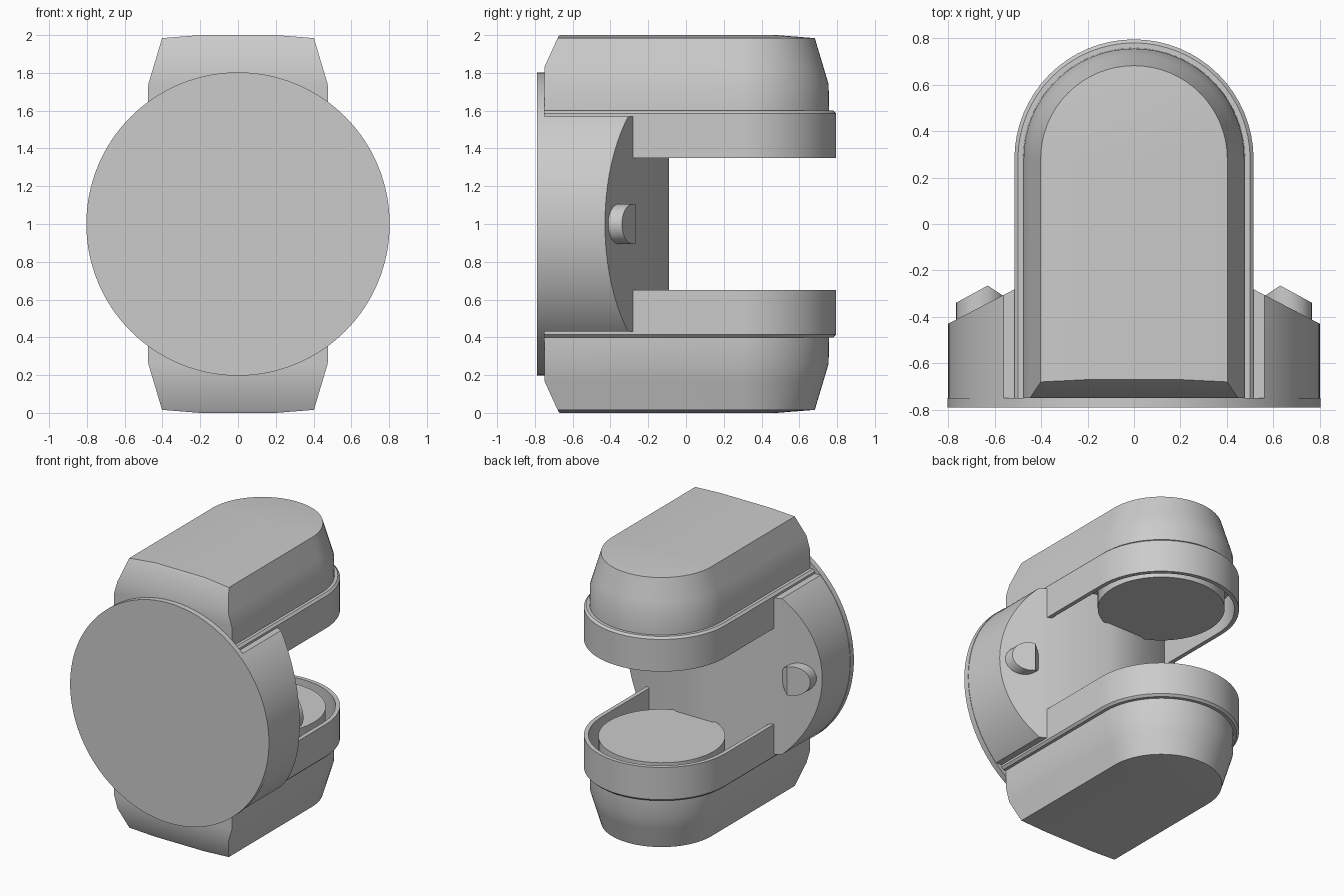
import bpy, bmesh, math
from mathutils import Matrix, Vector

cube = bpy.data.objects.get("Cube")
if cube:
    bpy.data.objects.remove(cube, do_unlink=True)

grey = bpy.data.materials.new("light grey")
grey.use_nodes = True
grey.diffuse_color = (0.6, 0.6, 0.6, 1)
grey.node_tree.nodes["Principled BSDF"].inputs["Base Color"].default_value = (0.6, 0.6, 0.6, 1)

ARC_Y = 0.28   # centre of the rounded pod end
MID_Z = 1.0    # mirror height


def finish(bm, name):
    bmesh.ops.recalc_face_normals(bm, faces=bm.faces)
    mesh = bpy.data.meshes.new(name)
    bm.to_mesh(mesh)
    bm.free()
    mesh.materials.append(grey)
    obj = bpy.data.objects.new(name, mesh)
    bpy.context.collection.objects.link(obj)
    bpy.ops.object.select_all(action='DESELECT')
    obj.select_set(True)
    bpy.context.view_layer.objects.active = obj
    bpy.ops.object.shade_smooth_by_angle(angle=math.radians(32))
    return obj


def cylinder_y(x, z, radius, y0, y1, segments):
    """Cylinder lying along y."""
    bm = bmesh.new()
    place = Matrix.Translation((x, (y0 + y1) / 2, z)) @ Matrix.Rotation(math.pi / 2, 4, 'X')
    bmesh.ops.create_cone(bm, cap_ends=True, segments=segments, radius1=radius,
                          radius2=radius, depth=y1 - y0, matrix=place)
    return bm


def slice_off(bm, point, normal):
    """Remove everything on the normal's side and cap the cut."""
    cut = bmesh.ops.bisect_plane(bm, geom=bm.verts[:] + bm.edges[:] + bm.faces[:],
                                 plane_co=point, plane_no=Vector(normal), clear_outer=True)
    edges = [e for e in cut["geom_cut"] if isinstance(e, bmesh.types.BMEdge)]
    bmesh.ops.holes_fill(bm, edges=edges, sides=0)


def pod(name, side):
    """Arch-shaped pod with a raised skirt and hollow tray, lofted through levels."""
    # height from the middle, half width, front y
    levels = [(0.575, 0.485, -0.72), (0.35, 0.485, -0.72), (0.35, 0.515, -0.75),
              (0.585, 0.515, -0.75), (0.6, 0.5, -0.75), (0.6, 0.478, -0.75),
              (0.74, 0.475, -0.75), (0.83, 0.448, -0.75), (0.984, 0.402, -0.68),
              (1.0, 0.2, -0.67)]
    steps = 32
    bm = bmesh.new()
    rings = []
    for h, w, front in levels:
        pts = [(w, front)]
        for i in range(steps + 1):
            a = math.pi * i / steps
            pts.append((w * math.cos(a), ARC_Y + w * math.sin(a)))
        pts.append((-w, front))
        rings.append([bm.verts.new((x, y, MID_Z + side * h)) for x, y in pts])
    for low, high in zip(rings, rings[1:]):
        for i in range(len(low)):
            j = (i + 1) % len(low)
            bm.faces.new((low[i], low[j], high[j], high[i]))
    bm.faces.new(rings[0])
    bm.faces.new(rings[-1])
    finish(bm, name)


def inner_disc(name, side):
    """Round pad sitting in the tray."""
    bm = bmesh.new()
    bmesh.ops.create_cone(bm, cap_ends=True, segments=64, radius1=0.42, radius2=0.42, depth=0.23,
                          matrix=Matrix.Translation((0, ARC_Y, MID_Z + side * 0.475)))
    finish(bm, name)


def button(name, side):
    """Round knob on the sloped wall, cut flat on its inner side."""
    bm = cylinder_y(side * 0.66, MID_Z, 0.106, -0.5, -0.1, 40)
    slice_off(bm, (side * 0.63, -0.265, MID_Z), (side * 0.48, 0.88, 0))
    slice_off(bm, (side * 0.63, -0.265, MID_Z), (-side * 0.55, 0.83, 0))
    finish(bm, name)


# Front face disc
finish(cylinder_y(0, MID_Z, 0.803, -0.79, -0.75, 128), "front_disc")

# Body: trimmed cylinder with sloped back walls meeting at a narrow flat spine
body = cylinder_y(0, MID_Z, 0.8, -0.75, -0.09, 128)
for s in (1, -1):
    slice_off(body, (0, 0, MID_Z + s * 0.57), (0, 0, s))
    slice_off(body, (s * 0.57, -0.31, MID_Z), (s * 0.46, 0.888, 0))
finish(body, "wedge_body")

for s, place in ((1, "upper"), (-1, "lower")):
    pod(place + "_pod", s)
    inner_disc(place + "_inner_disc", s)
for s, place in ((1, "left"), (-1, "right")):
    button(place + "_button", s)
